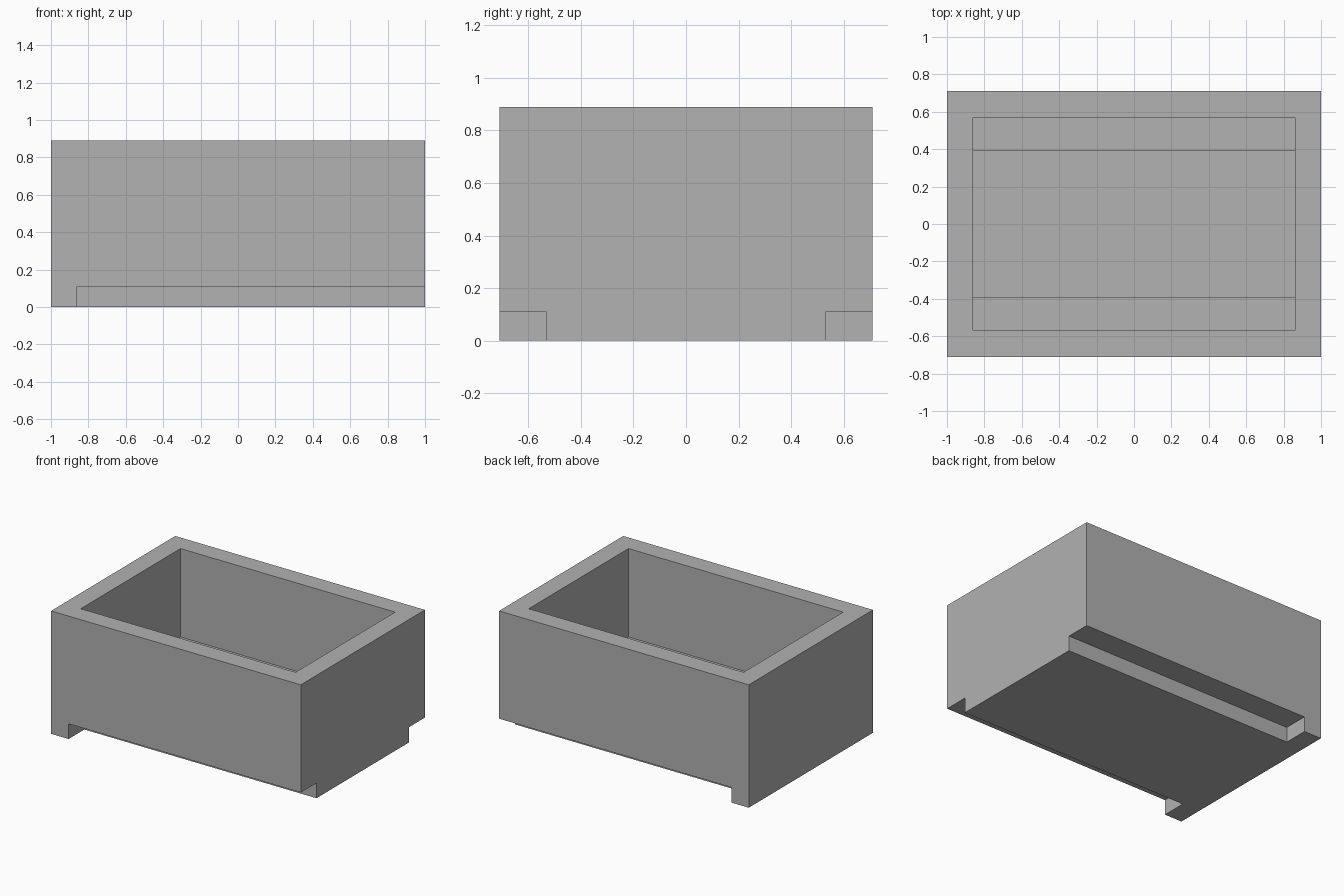
import bpy
import bmesh

cube = bpy.data.objects.get("Cube")
if cube:
    bpy.data.objects.remove(cube, do_unlink=True)

# Overall sizes
HALF_X, HALF_Y, HEIGHT = 1.0, 0.71, 0.89
WALL = 0.14
NOTCH_Y, NOTCH_Z = 0.53, 0.11
OVER = 0.2  # how far cutters reach past the outside

grey = bpy.data.materials.new("plain grey")
grey.use_nodes = True
grey.diffuse_color = (0.445, 0.445, 0.445, 1)
grey.node_tree.nodes["Principled BSDF"].inputs["Base Color"].default_value = grey.diffuse_color


def extrude_along_x(name, profile, x0, x1):
    """Solid prism from a (y, z) outline, running from x0 to x1."""
    bm = bmesh.new()
    face = bm.faces.new([bm.verts.new((x0, y, z)) for y, z in profile])
    moved = bmesh.ops.extrude_face_region(bm, geom=[face])["geom"]
    verts = [v for v in moved if isinstance(v, bmesh.types.BMVert)]
    bmesh.ops.translate(bm, verts=verts, vec=(x1 - x0, 0, 0))
    bmesh.ops.recalc_face_normals(bm, faces=bm.faces)
    mesh = bpy.data.meshes.new(name)
    bm.to_mesh(mesh)
    bm.free()
    mesh.materials.append(grey)
    obj = bpy.data.objects.new(name, mesh)
    bpy.context.collection.objects.link(obj)
    return obj


def rectangle(y0, y1, z0, z1):
    return [(y0, z0), (y1, z0), (y1, z1), (y0, z1)]


# Outer block
box = extrude_along_x("open_box", rectangle(-HALF_Y, HALF_Y, 0, HEIGHT), -HALF_X, HALF_X)

# Cavity with a ledge over each underside groove, keeping an even wall
inner_y, ledge_y = HALF_Y - WALL, NOTCH_Y - WALL
ledge_z = NOTCH_Z + WALL
half = [(ledge_y, WALL), (ledge_y, ledge_z), (inner_y, ledge_z), (inner_y, HEIGHT + OVER)]
cavity = half + [(-y, z) for y, z in reversed(half)]
cutters = [extrude_along_x("cavity_cutter", cavity, WALL - HALF_X, HALF_X - WALL)]

# Grooves along the front and back bottom edges, stopped at the -x end
for name, side in (("front_groove_cutter", -1), ("back_groove_cutter", 1)):
    outline = rectangle(side * NOTCH_Y, side * (HALF_Y + OVER), -OVER, NOTCH_Z)
    cutters.append(extrude_along_x(name, outline, WALL - HALF_X, HALF_X + OVER))

for cutter in cutters:
    cutter.hide_render = True
    mod = box.modifiers.new(cutter.name, 'BOOLEAN')
    mod.operation = 'DIFFERENCE'
    mod.solver = 'EXACT'
    mod.object = cutter

# Apply the cuts and discard the cutters
bpy.context.view_layer.objects.active = box
box.select_set(True)
for mod in list(box.modifiers):
    bpy.ops.object.modifier_apply(modifier=mod.name)
for cutter in cutters:
    bpy.data.objects.remove(cutter, do_unlink=True)
